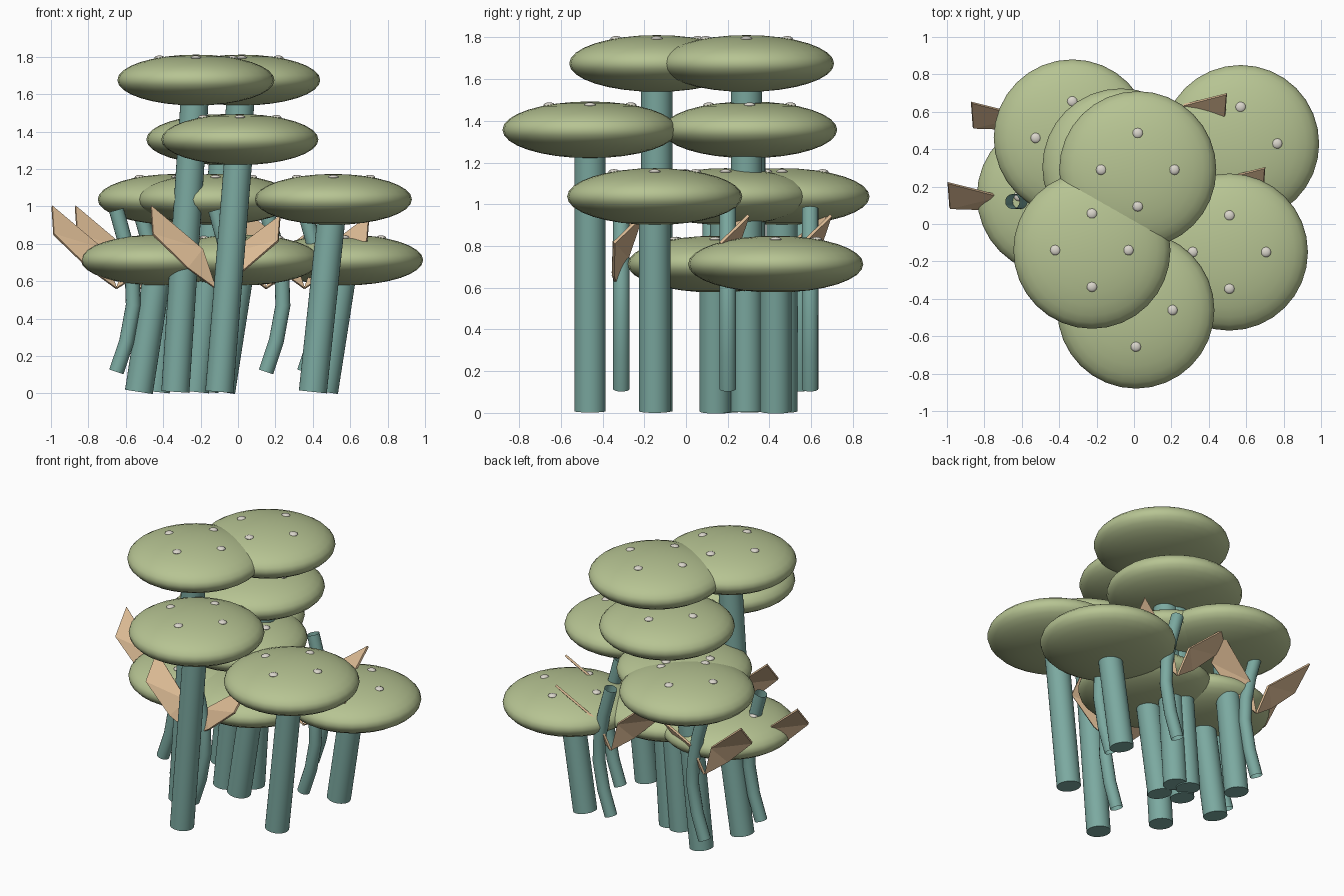
import bpy, bmesh, math
from mathutils import Vector, Matrix

if "Cube" in bpy.data.objects:
    bpy.data.objects.remove(bpy.data.objects["Cube"])


def material(name, rgb):
    m = bpy.data.materials.new(name)
    m.diffuse_color = (*rgb, 1)
    m.use_nodes = True
    m.node_tree.nodes["Principled BSDF"].inputs["Base Color"].default_value = m.diffuse_color
    return m


CAP = material("sage green", (0.47, 0.55, 0.29))
STEM = material("teal", (0.2, 0.4, 0.355))
LEAF = material("tan", (0.72, 0.5, 0.3))
SPOT = material("off white", (0.7, 0.67, 0.6))


def finish(bm, name, mat, smooth=True):
    bmesh.ops.recalc_face_normals(bm, faces=bm.faces)
    me = bpy.data.meshes.new(name)
    bm.to_mesh(me)
    bm.free()
    me.materials.append(mat)
    ob = bpy.data.objects.new(name, me)
    bpy.context.collection.objects.link(ob)
    if smooth:
        bpy.context.view_layer.objects.active = ob
        ob.select_set(True)
        bpy.ops.object.shade_smooth_by_angle(angle=math.radians(40))
        ob.select_set(False)
    return ob


def ellipsoid(bm, center, scale, seg, rings):
    mat = Matrix.Translation(center) @ Matrix.Diagonal((*scale, 1))
    bmesh.ops.create_uvsphere(bm, u_segments=seg, v_segments=rings, radius=1, matrix=mat)


CAP_R, CAP_H = 0.42, 0.136


def mushroom(i, x, y, z):
    # flattened cap
    bm = bmesh.new()
    ellipsoid(bm, (x, y, z), (CAP_R, CAP_R, CAP_H), 32, 16)
    finish(bm, f"mushroom_cap_{i}", CAP)
    # four pale spots on top
    bm = bmesh.new()
    r = 0.195
    zs = z + CAP_H * math.sqrt(1 - (r / CAP_R) ** 2)
    for k in range(4):
        a = k * math.pi / 2
        ellipsoid(bm, (x + r * math.cos(a), y + r * math.sin(a), zs - 0.003),
                  (0.028, 0.028, 0.014), 12, 8)
    finish(bm, f"cap_spots_{i}", SPOT)
    # leaning stem
    lo, hi = Vector((x - 0.11, y, 0.008)), Vector((x, y, z))
    axis = hi - lo
    bm = bmesh.new()
    bmesh.ops.create_cone(
        bm, cap_ends=True, segments=32, radius1=0.075, radius2=0.075, depth=axis.length,
        matrix=Matrix.Translation((lo + hi) / 2) @ axis.to_track_quat('Z', 'Y').to_matrix().to_4x4())
    finish(bm, f"mushroom_stem_{i}", STEM)


def sprout(i, x, y):
    # bent open tube
    path = [(0, 0.115), (0.055, 0.28), (0.09, 0.47), (0.085, 0.62), (0.05, 0.8), (0.0, 0.98)]
    n, r = 16, 0.04
    bm = bmesh.new()
    rings = []
    for k, (px, pz) in enumerate(path):
        a, b = path[max(k - 1, 0)], path[min(k + 1, len(path) - 1)]
        t = Vector((b[0] - a[0], 0, b[1] - a[1])).normalized()
        side = Vector((t.z, 0, -t.x))
        ring = []
        for j in range(n):
            ang = 2 * math.pi * j / n
            p = Vector((x + px, y, pz)) + side * r * math.cos(ang) + Vector((0, r * math.sin(ang), 0))
            ring.append(bm.verts.new(p))
        rings.append(ring)
    for p, q in zip(rings, rings[1:]):
        for j in range(n):
            bm.faces.new((p[j], p[(j + 1) % n], q[(j + 1) % n], q[j]))
    finish(bm, f"sprout_stem_{i}", STEM)

    # mirrored pair of folded leaves
    outline = [(0.0, 0.0, 0.56), (0.15, -0.04, 0.67), (0.335, -0.035, 0.85),
               (0.345, 0.1, 1.0), (0.07, 0.03, 0.77)]
    for side, label, drop in ((-1, "left", 0.0), (1, "right", 0.12)):
        bm = bmesh.new()
        v = [bm.verts.new((x + side * px, y + py, pz - drop * (pz - 0.56)))
             for px, py, pz in outline]
        bm.faces.new((v[0], v[1], v[4]))
        bm.faces.new((v[1], v[2], v[4]))
        bm.faces.new((v[2], v[3], v[4]))
        ob = finish(bm, f"sprout_{label}_leaf_{i}", LEAF, smooth=False)
        mod = ob.modifiers.new("thickness", 'SOLIDIFY')
        mod.thickness = 0.014
        mod.offset = 0


# Cluster of mushrooms: cap centre positions
CAPS = [(-0.225, -0.14, 1.675), (0.02, 0.29, 1.675),
        (0.01, -0.46, 1.357), (-0.07, 0.305, 1.357),
        (0.51, -0.15, 1.037), (-0.33, 0.46, 1.037), (-0.12, 0.19, 1.037),
        (0.57, 0.43, 0.713), (-0.42, 0.15, 0.713), (0.02, 0.14, 0.713)]
for i, c in enumerate(CAPS, 1):
    mushroom(i, *c)

# Leafy sprouts between the mushrooms
for i, p in enumerate([(-0.65, 0.12), (-0.525, 0.55), (-0.12, -0.31), (0.15, 0.595), (0.355, 0.2)], 1):
    sprout(i, *p)
